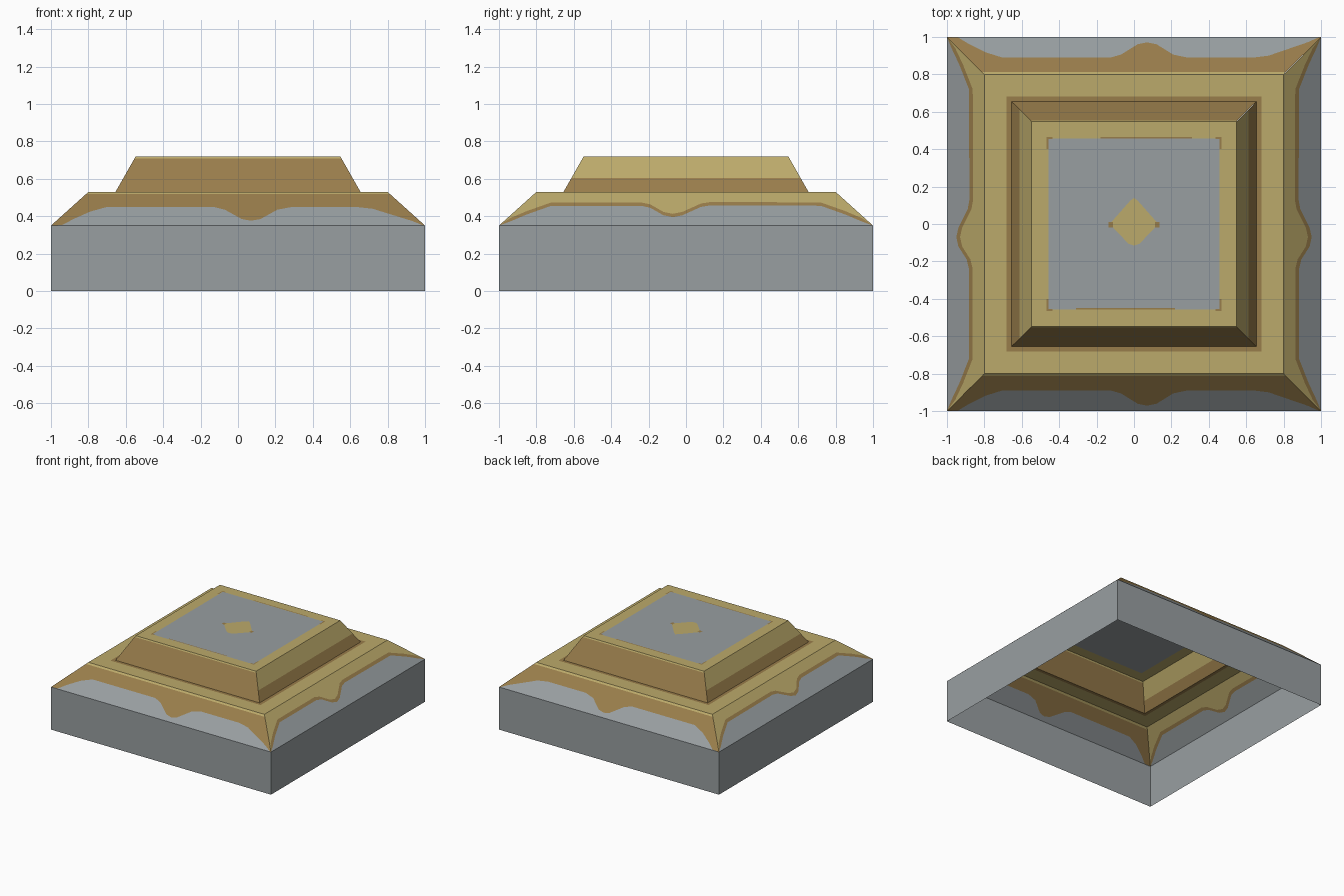
import bpy, bmesh
from mathutils import Vector

if "Cube" in bpy.data.objects:
    bpy.data.objects.remove(bpy.data.objects["Cube"])


def material(name, rgb):
    m = bpy.data.materials.new(name)
    m.diffuse_color = (*rgb, 1)
    m.use_nodes = True
    m.node_tree.nodes["Principled BSDF"].inputs["Base Color"].default_value = m.diffuse_color
    return m


MATS = [material("grey", (0.315, 0.345, 0.357)),
        material("light gold", (0.50, 0.402, 0.145)),
        material("dark gold", (0.318, 0.205, 0.070))]
GREY, LIGHT, DARK = range(3)


def add_face(bm, pts, mat):
    f = bm.faces.new([bm.verts.new(p) for p in pts])
    f.material_index = mat
    f.normal_update()
    if f.normal.dot(f.calc_center_median()) < 0:
        f.normal_flip()


def finish(name, bm):
    bmesh.ops.remove_doubles(bm, verts=bm.verts, dist=0.0001)
    bmesh.ops.dissolve_degenerate(bm, dist=0.00005, edges=bm.edges)
    me = bpy.data.meshes.new(name)
    bm.to_mesh(me)
    bm.free()
    for m in MATS:
        me.materials.append(m)
    ob = bpy.data.objects.new(name, me)
    bpy.context.collection.objects.link(ob)


def sides(bm, rows, mats, half, along_x):
    """Fill strips between rows of (u, z) points on two opposite walls."""
    for s in (-1, 1):
        def place(p):
            u, z = p
            h = s * half(z)
            return Vector((u, h, z) if along_x else (h, u, z))
        for lo, hi, mat in zip(rows, rows[1:], mats):
            for i in range(len(lo) - 1):
                quad = [lo[i], lo[i + 1], hi[i + 1], hi[i]]
                pts = []
                for p in map(place, quad):
                    if p not in pts:
                        pts.append(p)
                if len(pts) > 2:
                    add_face(bm, pts, mat)


def ring(bm, a, b, z, mat):
    """Flat square frame between half-widths a and b."""
    c = [(-1, -1), (1, -1), (1, 1), (-1, 1)]
    for (x0, y0), (x1, y1) in zip(c, c[1:] + c[:1]):
        add_face(bm, [(x0 * a, y0 * a, z), (x1 * a, y1 * a, z),
                      (x1 * b, y1 * b, z), (x0 * b, y0 * b, z)], mat)


def rect(bm, x0, x1, y0, y1, z, mat):
    add_face(bm, [(x0, y0, z), (x1, y0, z), (x1, y1, z), (x0, y1, z)], mat)


Z1, Z2, Z3 = 0.35, 0.53, 0.72


def lower_half(z):
    return 1 - 0.2 * (z - Z1) / (Z2 - Z1)


def upper_half(z):
    return 0.655 - 0.108 * (z - Z2) / (Z3 - Z2)


# Base walls, open underneath
bm = bmesh.new()
for along in (True, False):
    sides(bm, [[(-1, 0), (1, 0)], [(-1, Z1), (1, Z1)]], [GREY], lambda z: 1, along)
finish("base_walls", bm)

# Lower slope: grey below a wavy line, gold above
front_line = [(-1, .35), (-.94, .353), (-.88, .385), (-.79, .425), (-.70, .45),
              (-.13, .45), (-.07, .435), (.02, .385), (.07, .376), (.12, .385),
              (.21, .435), (.29, .45), (.63, .45), (.72, .44), (.93, .375),
              (.98, .355), (1, .35)]
side_line = [(-1, .35), (-.94, .372), (-.85, .41), (-.72, .456), (-.24, .456),
             (-.19, .445), (-.12, .405), (-.07, .395), (-.02, .405), (.08, .45),
             (.13, .458), (.72, .456), (.85, .41), (.94, .372), (1, .35)]
bm = bmesh.new()
for line, along in ((front_line, True), (side_line, False)):
    bottom = [(u, Z1) for u, z in line]
    top = [(u * 0.8, Z2) for u, z in line]
    if along:
        trim = [(u * lower_half(.518), .518) for u, z in line]
    else:
        trim = [(u, z + (0.018 if abs(u) < 1 else 0)) for u, z in line]
    sides(bm, [bottom, line, trim, top], [GREY, DARK, LIGHT], lower_half, along)
finish("lower_slope", bm)

# Ledge with a dark border against the upper block
bm = bmesh.new()
ring(bm, 0.8, 0.682, Z2, LIGHT)
ring(bm, 0.682, 0.655, Z2, DARK)
finish("ledge", bm)

# Upper block walls: dark low, light high
bm = bmesh.new()
for split, along in ((0.71, True), (0.604, False)):
    rows = [[(-upper_half(z), z), (upper_half(z), z)] for z in (Z2, split, Z3)]
    sides(bm, rows, [DARK, LIGHT], upper_half, along)
finish("upper_block", bm)

# Top: gold frame around a grey panel
bm = bmesh.new()
ring(bm, upper_half(Z3), 0.458, Z3, LIGHT)
rect(bm, -.458, .458, -.458, .458, Z3, GREY)
finish("top_panel", bm)

# Thin dark traces on the panel border
bm = bmesh.new()
zt = Z3 + 0.002
for s in (-1, 1):
    for t in (-1, 1):
        rect(bm, *sorted((s * .435, s * .468)), *sorted((t * .455, t * .465)), zt, DARK)
        rect(bm, *sorted((s * .458, s * .468)), *sorted((t * .40, t * .455)), zt, DARK)
rect(bm, -.18, .31, .457, .466, zt, DARK)
rect(bm, -.31, .22, -.458, -.45, zt, DARK)
finish("panel_border", bm)

# Centre diamond with dark tips
bm = bmesh.new()
add_face(bm, [(-.13, 0, zt), (-.03, -.105, zt), (0, -.115, zt), (.03, -.105, zt),
              (.13, 0, zt), (.02, .125, zt), (0, .14, zt), (-.02, .125, zt)], LIGHT)
for s in (-1, 1):
    rect(bm, s * .125 - .012, s * .125 + .012, -.018, .012, zt + 0.002, DARK)
finish("centre_diamond", bm)
